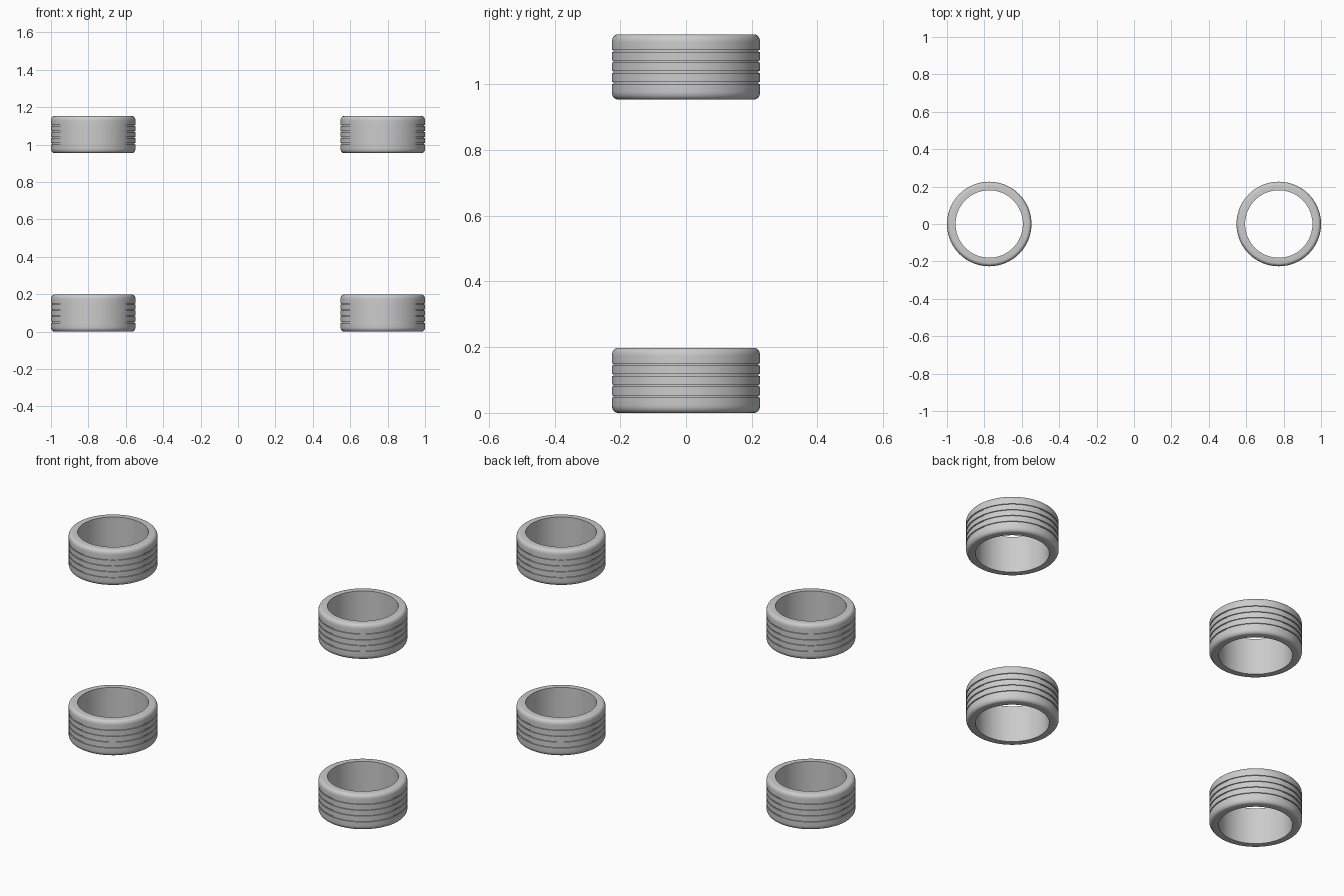
import bpy, bmesh, math

if "Cube" in bpy.data.objects:
    bpy.data.objects.remove(bpy.data.objects["Cube"])

R_OUT, R_IN, HEIGHT = 0.226, 0.18, 0.198
SEGMENTS = 96
GROOVES = (0.050, 0.083, 0.115, 0.148)
GROOVE_W, GROOVE_D = 0.006, 0.005


def tyre_profile():
    """Closed (radius, height) section: bore, rounded shoulders, grooved tread."""
    rx, rz, n = 0.018, 0.024, 6
    pts = [(R_IN, 0.0)]
    for i in range(n + 1):
        a = math.pi / 2 * i / n
        pts.append((R_OUT - rx + rx * math.sin(a), rz - rz * math.cos(a)))
    for z in GROOVES:
        lo, hi = z - GROOVE_W / 2, z + GROOVE_W / 2
        pts += [(R_OUT, lo), (R_OUT - GROOVE_D, lo),
                (R_OUT - GROOVE_D, hi), (R_OUT, hi)]
    for i in range(n + 1):
        a = math.pi / 2 * i / n
        pts.append((R_OUT - rx + rx * math.cos(a), HEIGHT - rz + rz * math.sin(a)))
    pts.append((R_IN, HEIGHT))
    return pts


def lathe(name, profile):
    bm = bmesh.new()
    rings = []
    for s in range(SEGMENTS):
        a = 2 * math.pi * s / SEGMENTS
        rings.append([bm.verts.new((r * math.cos(a), r * math.sin(a), z))
                      for r, z in profile])
    n = len(profile)
    for s in range(SEGMENTS):
        r0, r1 = rings[s], rings[(s + 1) % SEGMENTS]
        for i in range(n):
            j = (i + 1) % n
            bm.faces.new((r0[i], r1[i], r1[j], r0[j]))
    bmesh.ops.recalc_face_normals(bm, faces=bm.faces[:])
    mesh = bpy.data.meshes.new(name)
    bm.to_mesh(mesh)
    bm.free()
    return mesh


# Four identical tyres: a lower and an upper pair
mesh = lathe("tyre", tyre_profile())
for level, z in (("lower", 0.0), ("upper", 0.954)):
    for side, x in (("left", -0.774), ("right", 0.774)):
        tyre = bpy.data.objects.new(f"{level}_{side}_tyre", mesh)
        tyre.location = (x, 0, z)
        bpy.context.collection.objects.link(tyre)

# Smooth shading with crisp groove and bore edges
bpy.context.view_layer.objects.active = tyre
tyre.select_set(True)
bpy.ops.object.shade_smooth_by_angle(angle=math.radians(35))
